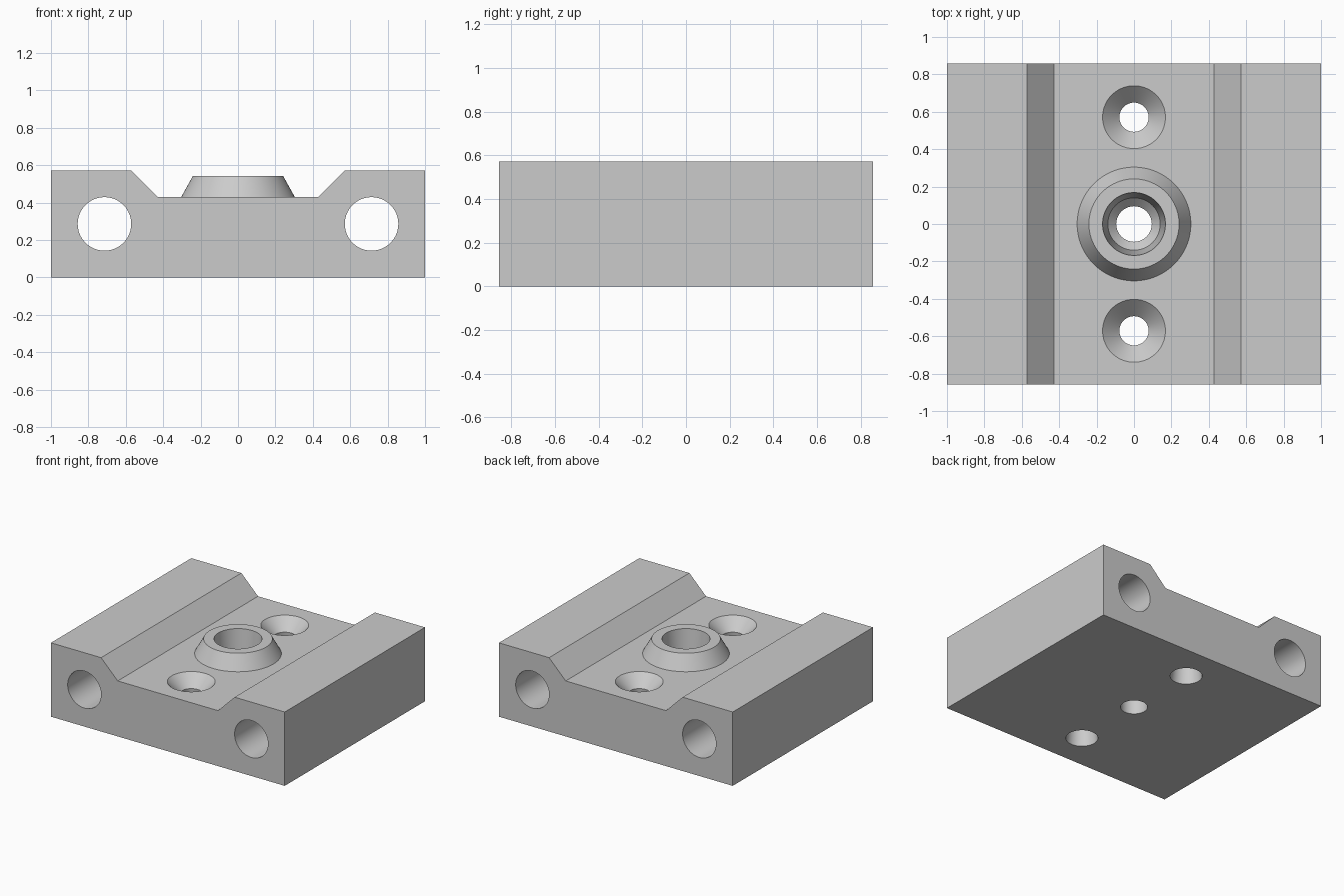
import bpy, bmesh, math

HALF_W, HALF_D = 1.0, 0.857
TOP, FLOOR = 0.571, 0.429
SEGMENTS = 96

old = bpy.data.objects.get("Cube")
if old:
    bpy.data.objects.remove(old, do_unlink=True)

grey = bpy.data.materials.new("plain_grey")
grey.use_nodes = True
grey.diffuse_color = (0.6, 0.6, 0.6, 1)
grey.node_tree.nodes["Principled BSDF"].inputs["Base Color"].default_value = (0.6, 0.6, 0.6, 1)


def make_object(name, bm):
    bmesh.ops.recalc_face_normals(bm, faces=bm.faces)
    mesh = bpy.data.meshes.new(name)
    bm.to_mesh(mesh)
    bm.free()
    mesh.materials.append(grey)
    obj = bpy.data.objects.new(name, mesh)
    bpy.context.collection.objects.link(obj)
    return obj


def turned(name, profile, location=(0, 0, 0), rotation=(0, 0, 0)):
    """Closed solid of revolution about z from (radius, height) pairs."""
    bm = bmesh.new()
    rings = []
    for r, z in profile:
        rings.append([bm.verts.new((r * math.cos(a), r * math.sin(a), z))
                      for a in (math.tau * i / SEGMENTS for i in range(SEGMENTS))])
    for low, high in zip(rings, rings[1:]):
        for i in range(SEGMENTS):
            j = (i + 1) % SEGMENTS
            bm.faces.new((low[i], low[j], high[j], high[i]))
    bm.faces.new(rings[0][::-1])
    bm.faces.new(rings[-1])
    obj = make_object(name, bm)
    obj.location, obj.rotation_euler = location, rotation
    return obj


def combine(target, tool, operation):
    tool.hide_render = True
    bpy.context.view_layer.update()
    mod = target.modifiers.new(tool.name, 'BOOLEAN')
    mod.operation, mod.object, mod.solver = operation, tool, 'EXACT'
    bpy.context.view_layer.objects.active = target
    bpy.ops.object.modifier_apply(modifier=mod.name)
    bpy.data.objects.remove(tool, do_unlink=True)


# Block with a sloped channel, extruded front to back
half = [(HALF_W, 0), (HALF_W, TOP), (0.571, TOP), (0.429, FLOOR)]
outline = half + [(-x, z) for x, z in reversed(half)]
bm = bmesh.new()
front = bm.faces.new([bm.verts.new((x, -HALF_D, z)) for x, z in outline])
extruded = bmesh.ops.extrude_face_region(bm, geom=[front])["geom"]
bmesh.ops.translate(bm, vec=(0, 2 * HALF_D, 0),
                    verts=[v for v in extruded if isinstance(v, bmesh.types.BMVert)])
block = make_object("mounting_block", bm)

# Conical boss in the middle of the channel
combine(block, turned("boss", [(0.304, 0.35), (0.304, FLOOR), (0.241, 0.543)]), 'UNION')

# Stepped tapered socket through the boss
combine(block, turned("socket_cutter", [(0.095, -0.1), (0.095, 0.155), (0.14, 0.2),
                                        (0.168, 0.543), (0.168, 0.7)]), 'DIFFERENCE')

for side in (-1, 1):
    # Countersunk screw holes, narrowest below the countersink
    combine(block, turned("screw_cutter", [(0.113, -0.1), (0.113, 0), (0.078, 0.339),
                                           (0.168, FLOOR), (0.168, 0.6)],
                          (0, side * 0.571, 0)), 'DIFFERENCE')
    # Rod bores running front to back
    combine(block, turned("rod_cutter", [(0.143, -1), (0.143, 1)],
                          (side * 0.714, 0, 0.286), (math.pi / 2, 0, 0)), 'DIFFERENCE')

bpy.ops.object.select_all(action='DESELECT')
block.select_set(True)
bpy.context.view_layer.objects.active = block
bpy.ops.object.shade_smooth_by_angle(angle=math.radians(15))
